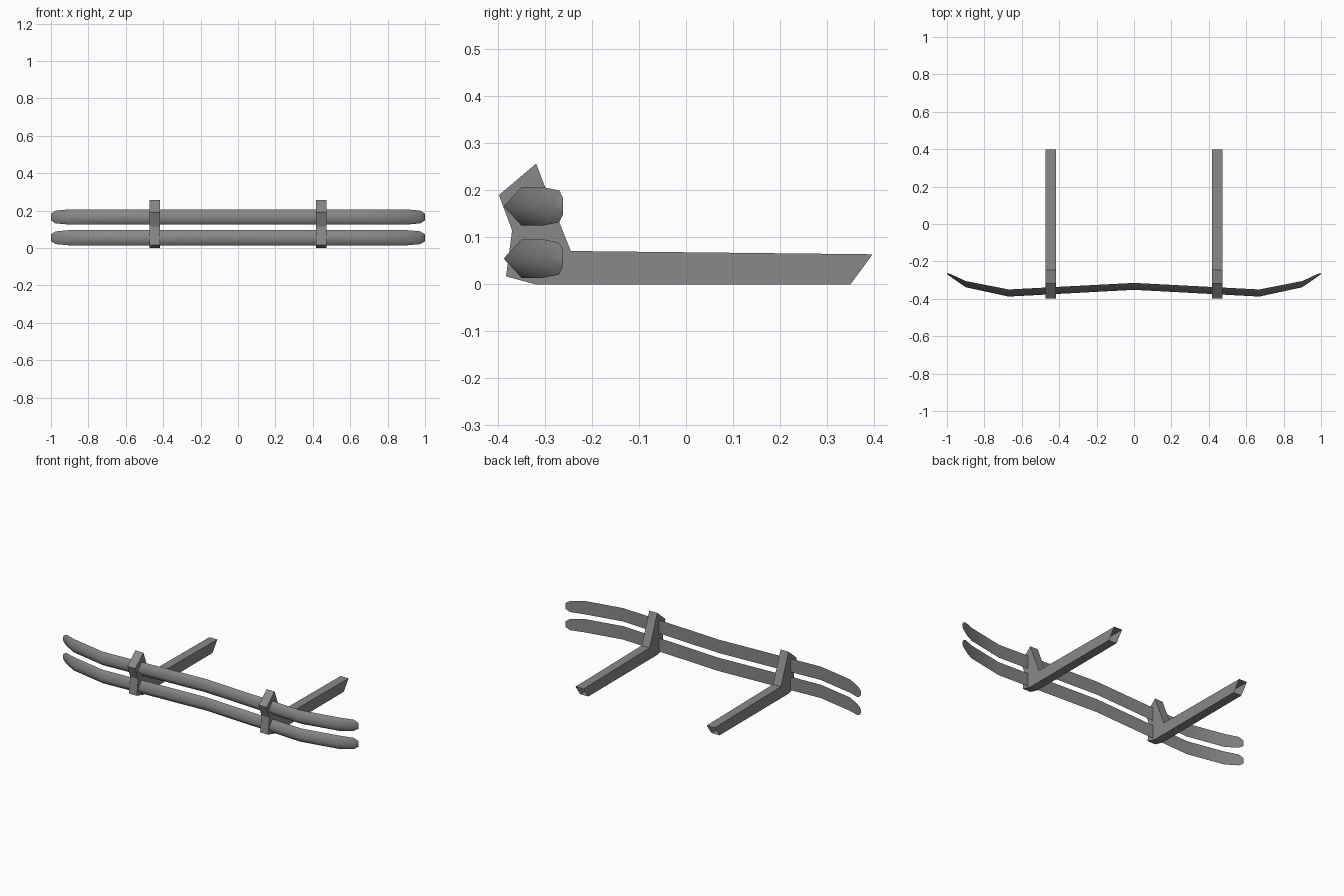
import bpy, bmesh, math

cube = bpy.data.objects.get("Cube")
if cube:
    bpy.data.objects.remove(cube, do_unlink=True)

grey = bpy.data.materials.new("grey_metal")
grey.use_nodes = True
colour = (0.25, 0.25, 0.25, 1)
grey.diffuse_color = colour
grey.node_tree.nodes["Principled BSDF"].inputs["Base Color"].default_value = colour


def make_object(name, bm):
    bmesh.ops.recalc_face_normals(bm, faces=bm.faces)
    mesh = bpy.data.meshes.new(name)
    bm.to_mesh(mesh)
    bm.free()
    mesh.materials.append(grey)
    obj = bpy.data.objects.new(name, mesh)
    bpy.context.collection.objects.link(obj)
    return obj


# Bumper rails: flat-backed ridge section swept along a bowed path
# each station: x, back y, front y, half height
half_path = [(0.67, -0.35, -0.388, 0.041), (0.9, -0.305, -0.338, 0.041),
             (0.975, -0.27, -0.286, 0.034), (1.0, -0.262, -0.268, 0.018)]
path = [(-x, b, f, h) for x, b, f, h in reversed(half_path)]
path += [(0, -0.315, -0.352, 0.041)] + half_path


def rail(name, z):
    bm = bmesh.new()
    rings = [[bm.verts.new(p) for p in ((x, b, z + h), (x, f, z), (x, b, z - h))]
             for x, b, f, h in path]
    for r, s in zip(rings, rings[1:]):
        for i in range(3):
            j = (i + 1) % 3
            bm.faces.new((r[i], r[j], s[j], s[i]))
    bm.faces.new(rings[0])
    bm.faces.new(rings[-1])
    obj = make_object(name, bm)
    bpy.ops.object.select_all(action='DESELECT')
    obj.select_set(True)
    bpy.context.view_layer.objects.active = obj
    bpy.ops.object.shade_smooth_by_angle(angle=math.radians(100))


rail("lower_rail", 0.055)
rail("upper_rail", 0.166)

# Mounting brackets: side outline extruded across, open at the rear end
outline = [(0.35, 0), (-0.32, 0), (-0.383, 0.017), (-0.37, 0.115), (-0.398, 0.19),
           (-0.319, 0.257), (-0.297, 0.2), (-0.245, 0.071), (0.397, 0.064)]


def bracket(name, x, half_width=0.027):
    bm = bmesh.new()
    left, right = ([bm.verts.new((x + s * half_width, y, z)) for y, z in outline]
                   for s in (1, -1))
    bm.faces.new(left)
    bm.faces.new(right)
    for i in range(len(outline) - 1):
        bm.faces.new((left[i], left[i + 1], right[i + 1], right[i]))
    make_object(name, bm)


bracket("left_bracket", 0.445)
bracket("right_bracket", -0.445)
